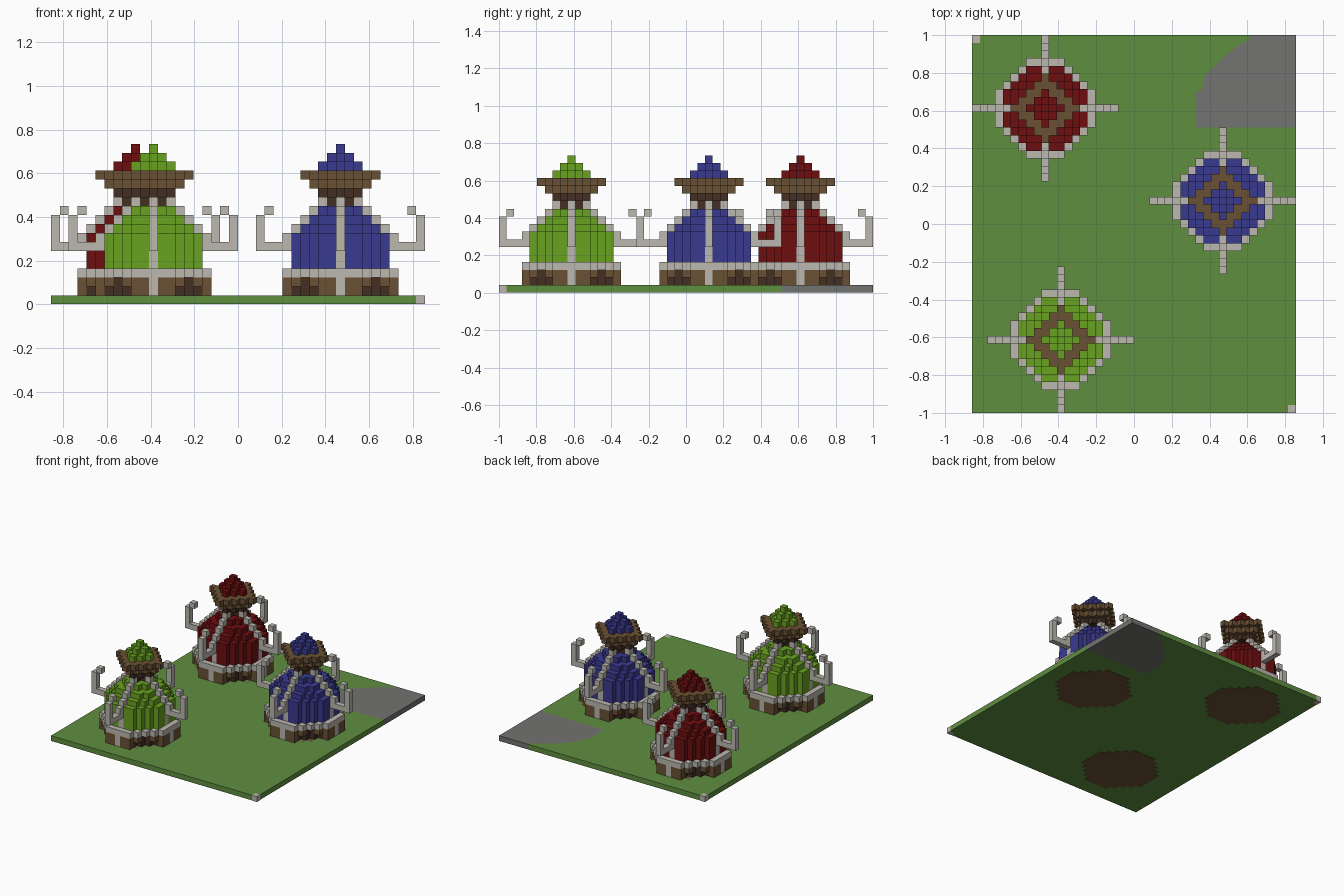
import bpy, bmesh

if "Cube" in bpy.data.objects:
    bpy.data.objects.remove(bpy.data.objects["Cube"], do_unlink=True)

V = 2 / 49                      # block size
X0, Y0 = -21 * V, -1.0          # ground corner


def material(name, r, g, b):
    lin = [((c / 255 + 0.055) / 1.055) ** 2.4 for c in (r, g, b)] + [1]
    m = bpy.data.materials.new(name)
    m.use_nodes = True
    m.diffuse_color = lin
    m.node_tree.nodes["Principled BSDF"].inputs["Base Color"].default_value = lin
    return m


grass = material("grass green", 96, 143, 64)
paving = material("paving grey", 115, 115, 113)
stone = material("pale stone", 188, 184, 176)
wood = material("brown wood", 106, 81, 51)
dark = material("dark wood", 66, 46, 34)
lime = material("lime green", 105, 162, 32)
red = material("deep red", 110, 14, 16)
blue = material("royal blue", 58, 58, 145)


def finish(bm, name, mat):
    bmesh.ops.recalc_face_normals(bm, faces=bm.faces) if name in SLABS else None
    me = bpy.data.meshes.new(name)
    bm.to_mesh(me)
    bm.free()
    me.materials.append(mat)
    bpy.context.collection.objects.link(bpy.data.objects.new(name, me))


SLABS = ("lawn", "paved_corner")


def slab(name, pts, mat):
    """Flat outline extruded to one block of height."""
    bm = bmesh.new()
    f = bm.faces.new([bm.verts.new((x, y, 0.002)) for x, y in pts])
    top = bmesh.ops.extrude_face_region(bm, geom=[f])["geom"]
    bmesh.ops.translate(bm, vec=(0, 0, V - 0.002),
                        verts=[g for g in top if isinstance(g, bmesh.types.BMVert)])
    finish(bm, name, mat)


AXES = [(1, 0, 0), (-1, 0, 0), (0, 1, 0), (0, -1, 0), (0, 0, 1), (0, 0, -1)]


def face_corners(c, d):
    """Corners of the block side facing d, counter-clockwise from outside."""
    a = [i for i in range(3) if d[i]][0]
    u, w = (a + 1) % 3, (a + 2) % 3
    ring = [(0, 0), (1, 0), (1, 1), (0, 1)]
    for p, q in ring if d[a] > 0 else ring[::-1]:
        v = list(c)
        v[a] += d[a] > 0
        v[u] += p
        v[w] += q
        yield (X0 + v[0] * V, Y0 + v[1] * V, v[2] * V)


def build_blocks(prefix, cells):
    """One object per part, holding only the outward block sides."""
    for part, mat in dict.fromkeys(cells.values()):
        bm = bmesh.new()
        for c, tag in cells.items():
            if tag != (part, mat):
                continue
            for d in AXES:
                if tuple(p + q for p, q in zip(c, d)) not in cells:
                    bm.faces.new([bm.verts.new(p) for p in face_corners(c, d)])
        bmesh.ops.remove_doubles(bm, verts=bm.verts, dist=V / 100)
        finish(bm, prefix + "_" + part, mat)


GRID = [(x, y) for x in range(-9, 10) for y in range(-9, 10)]


def hut(prefix, ci, cj, colour):
    cells = {}

    def put(x, y, k, part, mat):
        cells[(ci + x, cj + y, k)] = (part, mat)

    def disc(k, limit, part, mat):
        for x, y in GRID:
            if x * x + y * y <= limit:
                put(x, y, k, part, mat)

    def diamond(k, r, part, mat):
        for x, y in GRID:
            if abs(x) + abs(y) <= r:
                put(x, y, k, part, mat)

    def four_ways(r, k, part, mat):
        for x, y in ((r, 0), (-r, 0), (0, r), (0, -r)):
            put(x, y, k, part, mat)

    # Floor, and footing with shadowed openings between posts
    disc(0, 40, "floor", wood)
    for k in (1, 2):
        disc(k, 40, "footing", wood)
        disc(k, 29, "footing_recess", dark)
        for x, y in GRID:
            corner = (abs(x), abs(y))
            if corner == (4, 4) or (k == 1 and corner in ((3, 5), (5, 3))):
                cells.pop((ci + x, cj + y, k))
        four_ways(6, k, "ribs", stone)
    disc(3, 40, "ledge", stone)
    # Domed body, straight below and stepped above
    for k in range(4, 8):
        disc(k, 29, "dome", colour)
    for k, limit in ((8, 20), (9, 13), (10, 5)):
        disc(k, limit, "dome", colour)
    # Ribs climbing the dome
    for k in (4, 5):
        four_ways(5, k, "ribs", stone)
    four_ways(6, 6, "ribs", stone)
    for k in range(7, 12):
        four_ways(13 - k, k, "ribs", stone)
    # Hooked arms
    for r, k in ((7, 6), (8, 6), (9, 6), (9, 7), (9, 8), (9, 9), (8, 10)):
        four_ways(r, k, "hooked_arms", stone)
    # Flaring neck, brim and stepped cap
    diamond(11, 1, "neck", dark)
    diamond(12, 2, "neck", dark)
    diamond(13, 3, "brim", wood)
    diamond(14, 4, "brim", wood)
    for k in (15, 16, 17):
        diamond(k, 17 - k, "cap", colour)
    build_blocks(prefix, cells)


hut("lime_hut", 11, 9, lime)
hut("red_hut", 9, 39, red)
hut("blue_hut", 32, 27, blue)

# Lawn and paved corner share a curved edge
E = -X0
edge = [(0.61, 1), (0.61, 0.97), (0.57, 0.96), (0.46, 0.87), (0.37, 0.78),
        (0.36, 0.71), (0.327, 0.7), (0.327, 0.51), (E, 0.51)]
slab("paved_corner", edge + [(E, 1)], paving)
slab("lawn", [(-E, -1), (E - V, -1), (E - V, V - 1), (E, V - 1)] + edge[::-1]
     + [(V - E, 1), (V - E, 1 - V), (-E, 1 - V)], grass)

# Marker blocks on two opposite corners
build_blocks("corner", {(41, 0, 0): ("markers", stone), (0, 48, 0): ("markers", stone)})
